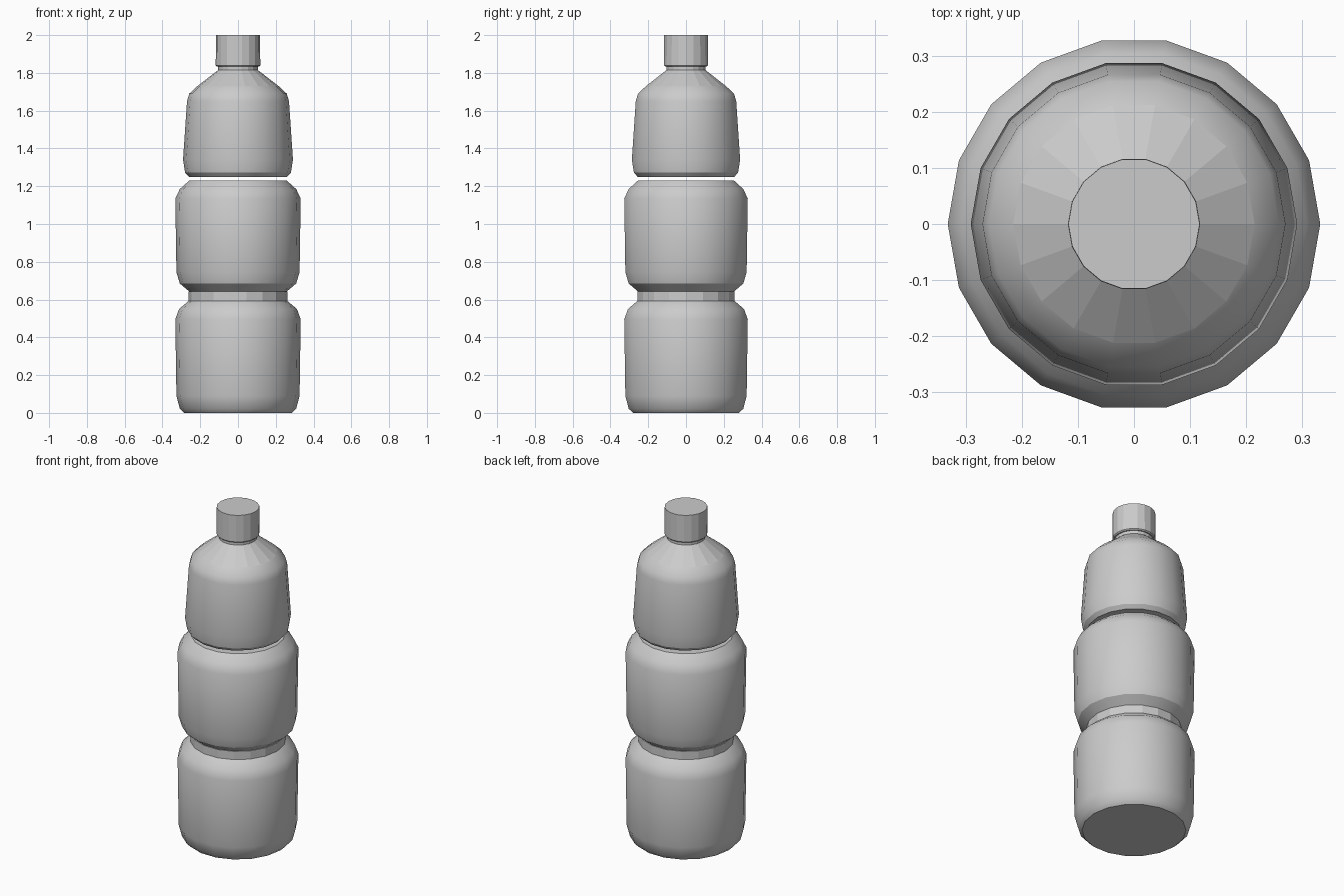
import bpy, bmesh, math

if "Cube" in bpy.data.objects:
    bpy.data.objects.remove(bpy.data.objects["Cube"])

SIDES = 18


def lathe(name, profile, flat=()):
    """Revolve (radius, z) points into a closed shell; 'flat' lists faceted bands."""
    bm = bmesh.new()
    rings = []
    for r, z in profile:
        rings.append([bm.verts.new((r * math.cos(2 * math.pi * i / SIDES),
                                    r * math.sin(2 * math.pi * i / SIDES), z))
                      for i in range(SIDES)])
    faceted = []
    for b, (lo, hi) in enumerate(zip(rings, rings[1:])):
        for i in range(SIDES):
            j = (i + 1) % SIDES
            f = bm.faces.new((lo[i], lo[j], hi[j], hi[i]))
            if b in flat:
                faceted.append(f)
    caps = [bm.faces.new(rings[0][::-1]), bm.faces.new(rings[-1])]
    bm.normal_update()
    flat_ids = []
    bm.faces.index_update()
    flat_ids = [f.index for f in faceted + caps]
    me = bpy.data.meshes.new(name)
    bm.to_mesh(me)
    bm.free()
    ob = bpy.data.objects.new(name, me)
    bpy.context.collection.objects.link(ob)
    bpy.ops.object.select_all(action='DESELECT')
    ob.select_set(True)
    bpy.context.view_layer.objects.active = ob
    bpy.ops.object.shade_smooth_by_angle(angle=math.radians(32))
    for i in flat_ids:
        me.polygons[i].use_smooth = False
    return ob


# Lower body, waist groove and middle body
lathe("lower_body", [
    (0.285, 0.0), (0.308, 0.022), (0.326, 0.09), (0.332, 0.495),
    (0.312, 0.55), (0.262, 0.592)])
lathe("waist_groove", [(0.262, 0.588), (0.262, 0.642)], flat=(0,))
lathe("middle_body", [
    (0.255, 0.64), (0.308, 0.685), (0.326, 0.745), (0.332, 1.135),
    (0.308, 1.185), (0.258, 1.23)])

# Upper body with sloping shoulder, floating just above the middle body
lathe("upper_body", [
    (0.26, 1.25), (0.28, 1.272), (0.291, 1.34), (0.270, 1.65),
    (0.258, 1.69), (0.215, 1.73), (0.105, 1.815)], flat=(5,))

# Neck and screw cap
lathe("neck", [(0.105, 1.81), (0.105, 1.84)], flat=(0,))
lathe("cap", [(0.112, 1.834), (0.118, 1.84), (0.117, 2.0)], flat=(0, 1))
